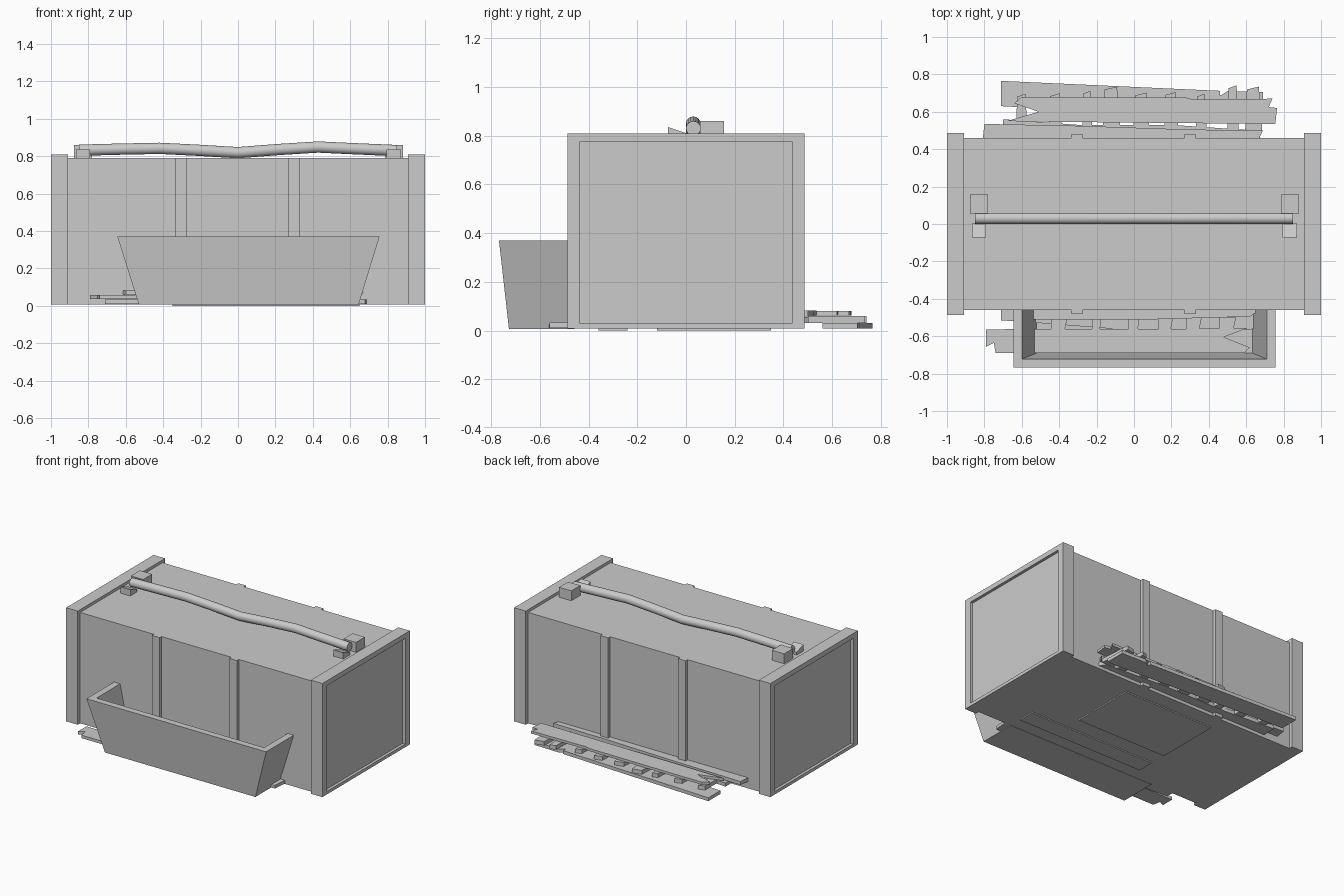
import bpy, bmesh, math, random

random.seed(4)
grey = bpy.data.materials.new("plain grey")
grey.diffuse_color = (0.6, 0.6, 0.6, 1)


def finish(name, bm):
    bmesh.ops.recalc_face_normals(bm, faces=bm.faces)
    me = bpy.data.meshes.new(name)
    bm.to_mesh(me)
    bm.free()
    me.materials.append(grey)
    ob = bpy.data.objects.new(name, me)
    bpy.context.collection.objects.link(ob)
    return ob


def loft(name, rings, closed_ends=True):
    """Skin a list of equally sized closed rings."""
    bm = bmesh.new()
    vs = [[bm.verts.new(p) for p in r] for r in rings]
    n = len(rings[0])
    for a, b in zip(vs, vs[1:]):
        for i in range(n):
            j = (i + 1) % n
            bm.faces.new((a[i], a[j], b[j], b[i]))
    if closed_ends:
        bm.faces.new(vs[0])
        bm.faces.new(vs[-1])
    return finish(name, bm)


def slab(name, outline, z0, z1):
    """Extrude a top-view outline from z0 to z1."""
    return loft(name, [[(x, y, z) for x, y in outline] for z in (z0, z1)])


def box(name, x0, x1, y0, y1, z0, z1):
    return slab(name, [(x0, y0), (x1, y0), (x1, y1), (x0, y1)], z0, z1)


# Main box
box("body", -0.92, 0.92, -0.46, 0.46, 0.008, 0.79)

# Framed ends with recessed panels
for side, s in (("left", -1), ("right", 1)):
    def end(part, y0, y1, z0, z1, outer=1.0):
        a, b = sorted((s * 0.91, s * outer))
        box(f"{side}_end_{part}", a, b, y0, y1, z0, z1)
    end("front_post", -0.487, -0.437, 0.008, 0.81)
    end("back_post", 0.437, 0.487, 0.008, 0.81)
    end("top_rail", -0.437, 0.437, 0.775, 0.81)
    end("bottom_rail", -0.437, 0.437, 0.008, 0.03)
    end("panel", -0.437, 0.437, 0.03, 0.775, 0.98)

# Upright battens on front and back
for x in (-0.305, 0.3):
    box("front_batten", x - 0.03, x + 0.03, -0.482, -0.455, 0.008, 0.79)
    box("back_batten", x - 0.03, x + 0.03, 0.455, 0.482, 0.008, 0.79)

# Wavy pole on the roof
path = [(-0.85, 0.832), (-0.62, 0.838), (-0.42, 0.842), (-0.22, 0.832), (0, 0.819),
        (0.22, 0.836), (0.43, 0.849), (0.62, 0.84), (0.85, 0.83)]
rings = [[(x, 0.03 + 0.03 * math.cos(k * math.tau / 16), z + 0.03 * math.sin(k * math.tau / 16))
          for k in range(16)] for x, z in path]
pole = loft("roof_pole", rings)
bpy.context.view_layer.objects.active = pole
pole.select_set(True)
bpy.ops.object.shade_smooth_by_angle(angle=math.radians(40))

# Blocks and wedges that hold the pole
for x in (-0.828, 0.833):
    box("pole_block", x - 0.048, x + 0.048, 0.057, 0.157, 0.785, 0.86)
    loft("pole_wedge", [[(x + d, -0.073, 0.785), (x + d, -0.073, 0.835),
                         (x + d, 0.003, 0.81), (x + d, 0.003, 0.785)] for d in (-0.038, 0.038)])

# Sloping trough on the front: each section is outer top, inner top, inner bottom, outer bottom
ol, orr, il, ir, bl, br, cl, cr = -0.645, 0.757, -0.598, 0.71, -0.52, 0.632, -0.53, 0.645
T, B = 0.37, 0.006
back = -0.458
loft("trough_walls", [
    [(ol, back, T), (il, back, T), (bl, back, B), (cl, back, B)],
    [(ol, -0.768, T), (il, -0.722, T), (bl, -0.69, B), (cl, -0.727, B)],
    [(orr, -0.768, T), (ir, -0.722, T), (br, -0.69, B), (cr, -0.727, B)],
    [(orr, back, T), (ir, back, T), (br, back, B), (cr, back, B)]])
box("trough_floor", -0.525, 0.638, -0.71, back, 0.006, 0.01)

# Broken boards behind the box
slab("back_low_board", [(-0.71, 0.63), (-0.71, 0.765), (0.46, 0.712), (0.46, 0.685), (0.5, 0.71),
                        (0.69, 0.705), (0.69, 0.56), (0.6, 0.56)], 0.008, 0.032)
slab("back_middle_board", [(-0.7, 0.44), (-0.7, 0.56), (-0.3, 0.53), (0.2, 0.53), (0.65, 0.5),
                           (0.69, 0.44)], 0.03, 0.055)
slab("back_inner_board", [(-0.81, 0.44), (-0.8, 0.535), (-0.3, 0.525), (0.3, 0.505), (0.69, 0.5),
                          (0.66, 0.44)], 0.058, 0.083)
slab("back_top_board", [(-0.68, 0.55), (-0.51, 0.6), (-0.64, 0.645), (-0.6, 0.68), (0.28, 0.675),
                        (0.32, 0.665), (0.74, 0.67), (0.72, 0.625), (0.765, 0.62), (0.755, 0.535),
                        (-0.3, 0.545)], 0.062, 0.08)
for x in (-0.6, -0.42, -0.25, -0.12, 0.04, 0.2, 0.36, 0.53, 0.64):
    w, e = random.uniform(0.025, 0.05), random.uniform(0.69, 0.745)
    slab("back_splinter", [(x - w, 0.5), (x + w, 0.5), (x + w * 0.6, e), (x - w * 0.8, e - 0.015)],
         0.032, 0.06)

# Broken boards under the front trough
slab("front_low_board", [(-0.71, -0.44), (-0.71, -0.515), (-0.5, -0.53), (0.2, -0.585), (0.68, -0.56),
                         (0.69, -0.44)], 0.011, 0.033)
slab("front_top_board", [(-0.79, -0.563), (-0.79, -0.655), (-0.75, -0.635), (-0.74, -0.69), (0.59, -0.69),
                         (0.62, -0.66), (0.48, -0.605), (0.61, -0.555), (0.3, -0.56)], 0.037, 0.058)
slab("front_inner_board", [(-0.62, -0.44), (-0.6, -0.51), (0.1, -0.51), (0.62, -0.495), (0.7, -0.44)],
     0.06, 0.083)
for x in (-0.4, -0.2, 0.0, 0.17, 0.32, 0.5):
    w = random.uniform(0.02, 0.05)
    slab("front_splinter", [(x - w, -0.5), (x + w, -0.5), (x + w * 0.7, -0.56), (x - w, -0.57)],
         0.033, 0.055)

# Thin base plates
box("base_plate", -0.35, 0.36, -0.12, 0.35, 0, 0.008)
box("base_strip", -0.35, 0.65, -0.36, -0.24, 0, 0.008)
